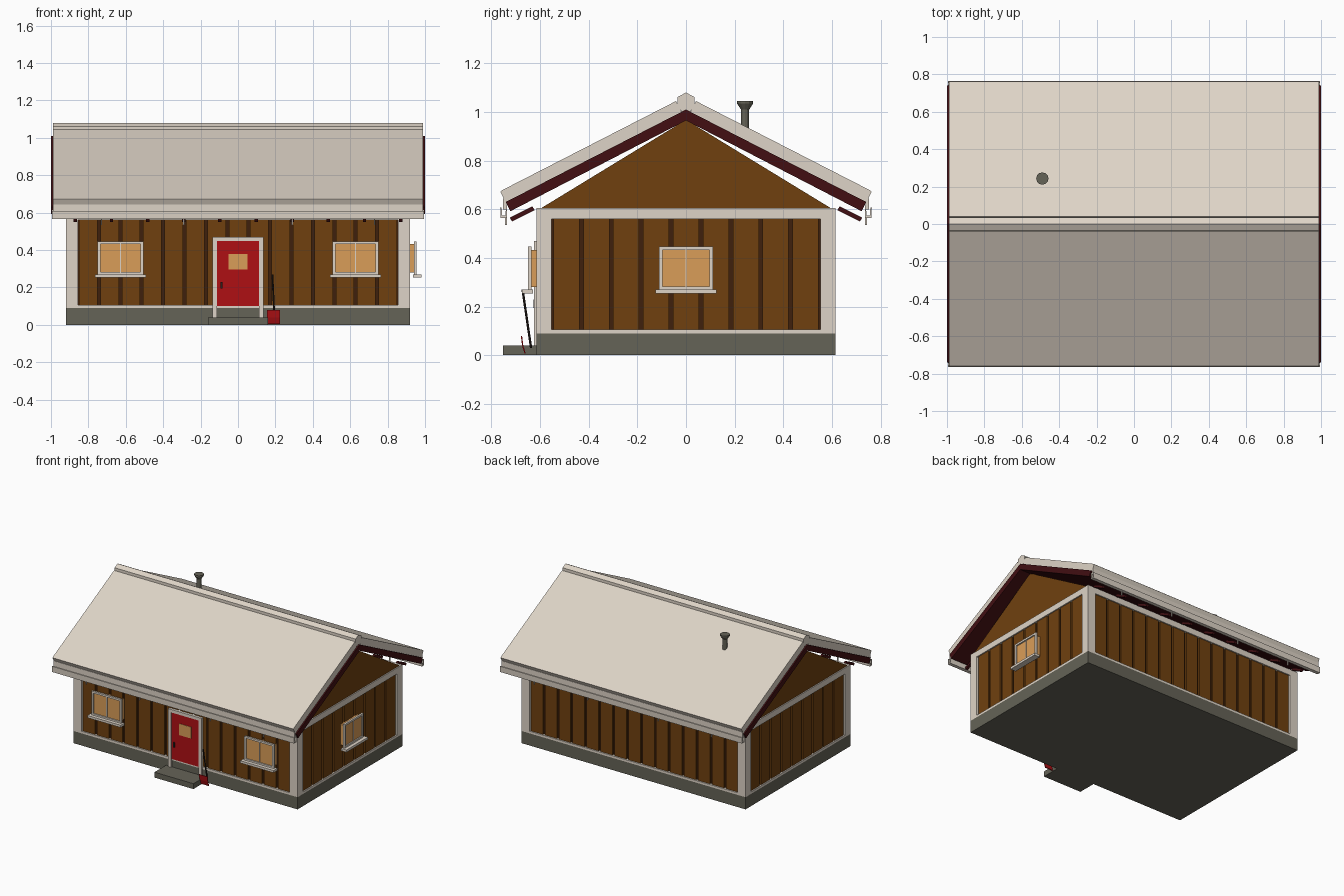
import bpy, bmesh, math
from mathutils import Vector

if "Cube" in bpy.data.objects:
    bpy.data.objects.remove(bpy.data.objects["Cube"])


def material(name, r, g, b):
    m = bpy.data.materials.new(name)
    lin = [((c / 255 + 0.055) / 1.055) ** 2.4 if c > 10 else c / 255 / 12.92 for c in (r, g, b)]
    m.diffuse_color = (*lin, 1)
    m.use_nodes = True
    m.node_tree.nodes["Principled BSDF"].inputs["Base Color"].default_value = m.diffuse_color
    return m


TRIM = material("warm white", 222, 212, 199)
BROWN = material("wood brown", 112, 64, 15)
GROOVE = material("dark brown", 62, 32, 12)
MAROON = material("dark red", 66, 15, 18)
RED = material("door red", 175, 16, 20)
GREY = material("stone grey", 101, 99, 87)
GLASS = material("warm glass", 218, 157, 88)
BLACK = material("charcoal", 40, 32, 28)


def finish(name, bm, mat):
    bmesh.ops.recalc_face_normals(bm, faces=bm.faces)
    me = bpy.data.meshes.new(name)
    bm.to_mesh(me)
    bm.free()
    me.materials.append(mat)
    ob = bpy.data.objects.new(name, me)
    bpy.context.collection.objects.link(ob)
    return ob


def boxes(name, mat, spans):
    """Each span is a pair of opposite corners."""
    bm = bmesh.new()
    for a, b in spans:
        vs = bmesh.ops.create_cube(bm, size=1)["verts"]
        for v in vs:
            v.co = [(p + q) / 2 + c * abs(q - p) for p, q, c in zip(a, b, v.co)]
    return finish(name, bm, mat)


def prism(name, mat, pts, x0, x1):
    """Extrude a y-z profile along x."""
    bm = bmesh.new()
    f = bm.faces.new([bm.verts.new((x0, y, z)) for y, z in pts])
    r = bmesh.ops.extrude_face_region(bm, geom=[f])
    for v in r["geom"]:
        if isinstance(v, bmesh.types.BMVert):
            v.co.x = x1
    return finish(name, bm, mat)


def cone(name, mat, a, b, r1, r2, sides=12):
    a, b = Vector(a), Vector(b)
    bm = bmesh.new()
    bmesh.ops.create_cone(bm, cap_ends=True, segments=sides, radius1=r1, radius2=r2, depth=(b - a).length)
    q = (b - a).to_track_quat('Z', 'Y')
    for v in bm.verts:
        v.co = q @ v.co + (a + b) / 2
    return finish(name, bm, mat)


X, Y = 0.92, 0.615

# wall frames: u along the wall, d outward, z up
SIDES = {
    "front": (lambda u, d, z: (u, -Y - d, z), X, 15),
    "back": (lambda u, d, z: (u, Y + d, z), X, 15),
    "right": (lambda u, d, z: (X + d, u, z), Y, 9),
    "left": (lambda u, d, z: (-X - d, u, z), Y, 9),
}


def on_wall(side, name, mat, spans):
    f = SIDES[side][0]
    return boxes(side + "_" + name, mat, [(f(*a), f(*b)) for a, b in spans])


# foundation, dark wall core and doorstep
boxes("foundation", GREY, [((-X, -Y, 0), (X, Y, 0.09))])
boxes("wall_core", GROOVE, [((-X + 0.02, -Y + 0.02, 0.09), (X - 0.02, Y - 0.02, 0.6))])
boxes("doorstep", GREY, [((-0.16, -0.752, 0), (0.16, -Y, 0.04))])

# planks and horizontal trim on each wall
for side, (f, half, n) in SIDES.items():
    w = half - 0.062
    step = 2 * w / n
    on_wall(side, "planks", BROWN,
            [((-w + i * step + 0.008, -0.03, 0.1), (-w + (i + 1) * step - 0.008, -0.009, 0.57)) for i in range(n)])
    on_wall(side, "trim", TRIM, [((-w, -0.03, 0.09), (w, 0, 0.106)),
                                 ((-w, -0.03, 0.56), (w, 0, 0.605))])

# corner posts
boxes("corner_posts", TRIM, [((sx * X, sy * Y, 0.09), (sx * (X - 0.065), sy * (Y - 0.062), 0.605))
                             for sx in (-1, 1) for sy in (-1, 1)])

# attic gable
prism("gable", BROWN, [(-0.6, 0.602), (0.6, 0.602), (0, 0.968)], -X + 0.008, X - 0.008)

# roof panels, maroon underside, eave boards and gutters
for s, side in ((-1, "front"), (1, "back")):
    def profile(pts):
        return [(s * y, z) for y, z in pts]
    prism(side + "_roof_panel", TRIM, profile([(0.041, 1.045), (0.755, 0.679), (0.763, 0.672), (0.741, 0.628),
                                               (0.019, 1.0)]), -0.99, 0.99)
    prism(side + "_roof_underside", MAROON, profile([(0, 1.01), (0.741, 0.63), (0.722, 0.592), (0, 0.965)]), -1, 1)
    prism(side + "_eave_board", TRIM, profile([(0.738, 0.645), (0.752, 0.645), (0.752, 0.6), (0.738, 0.6)]), -0.99, 0.99)
    prism(side + "_gutter", TRIM, profile([(0.735, 0.615), (0.74, 0.615), (0.742, 0.575), (0.756, 0.575), (0.758, 0.608),
                                           (0.764, 0.608), (0.762, 0.565), (0.736, 0.565)]), -0.995, 0.995)
    boxes(side + "_gutter_brackets", TRIM, [((x - 0.003, s * 0.735, 0.535), (x + 0.003, s * 0.745, 0.57))
                                            for x in (-0.73, -0.29, 0.29, 0.73)])
    # rafter tails
    for i in range(10):
        x = -0.87 + i * 1.74 / 9
        prism(side + "_rafter_tail", MAROON, profile([(0.632, 0.612), (0.725, 0.565), (0.715, 0.55), (0.622, 0.597)]),
              x - 0.009, x + 0.009)

# ridge cap
prism("ridge_cap", TRIM, [(0, 1.08), (0.034, 1.062), (0.034, 1.022), (0.015, 1.0), (-0.015, 1.0),
                          (-0.034, 1.022), (-0.034, 1.062)], -0.99, 0.99)

# chimney pipe
cone("chimney_pipe", GREY, (-0.49, 0.243, 0.9), (-0.49, 0.243, 1.025), 0.016, 0.016)
cone("chimney_flare", GREY, (-0.49, 0.243, 1.01), (-0.49, 0.243, 1.035), 0.017, 0.033)
cone("chimney_rim", GREY, (-0.49, 0.243, 1.034), (-0.49, 0.243, 1.045), 0.033, 0.033)


# windows: glass box, frame with mullion, sill
def window(side, c, w):
    on_wall(side, "window_glass", GLASS, [((c - w + 0.012, -0.02, 0.28), (c + w - 0.012, 0.026, 0.432))])
    b, t, k = 0.268, 0.447, 0.014
    on_wall(side, "window_frame", TRIM, [
        ((c - w, 0.02, b), (c - w + k, 0.035, t)), ((c + w - k, 0.02, b), (c + w, 0.035, t)),
        ((c - w, 0.02, t - k), (c + w, 0.035, t)), ((c - w, 0.02, b), (c + w, 0.035, b + k)),
        ((c - 0.003, 0.02, b), (c + 0.003, 0.031, t))])
    on_wall(side, "window_sill", TRIM, [((c - w - 0.015, 0.015, 0.253), (c + w + 0.015, 0.06, 0.27))])


window("front", -0.628, 0.122)
window("front", 0.628, 0.122)
window("right", 0, 0.111)

# door with frame, pane and handle
on_wall("front", "door", RED, [((-0.115, -0.02, 0.1), (0.115, 0.003, 0.45))])
on_wall("front", "door_frame", TRIM, [((-0.137, -0.02, 0.04), (-0.113, 0.01, 0.47)),
                                      ((0.113, -0.02, 0.04), (0.137, 0.01, 0.47)),
                                      ((-0.137, -0.02, 0.448), (0.137, 0.01, 0.47))])
on_wall("front", "door_pane", GLASS, [((-0.05, 0, 0.295), (0.05, 0.006, 0.38))])
on_wall("front", "door_handle", BLACK, [((-0.094, 0, 0.195), (-0.084, 0.012, 0.23))])

# snow shovel leaning by the door
cone("shovel_handle", BLACK, (0.195, -0.637, 0.03), (0.184, -0.672, 0.27), 0.005, 0.005, 8)
prism("shovel_blade", RED, [(-0.679, 0.08), (-0.674, 0.04), (-0.664, 0.006), (-0.659, 0.008), (-0.669, 0.04),
                            (-0.674, 0.08)], 0.155, 0.224)
